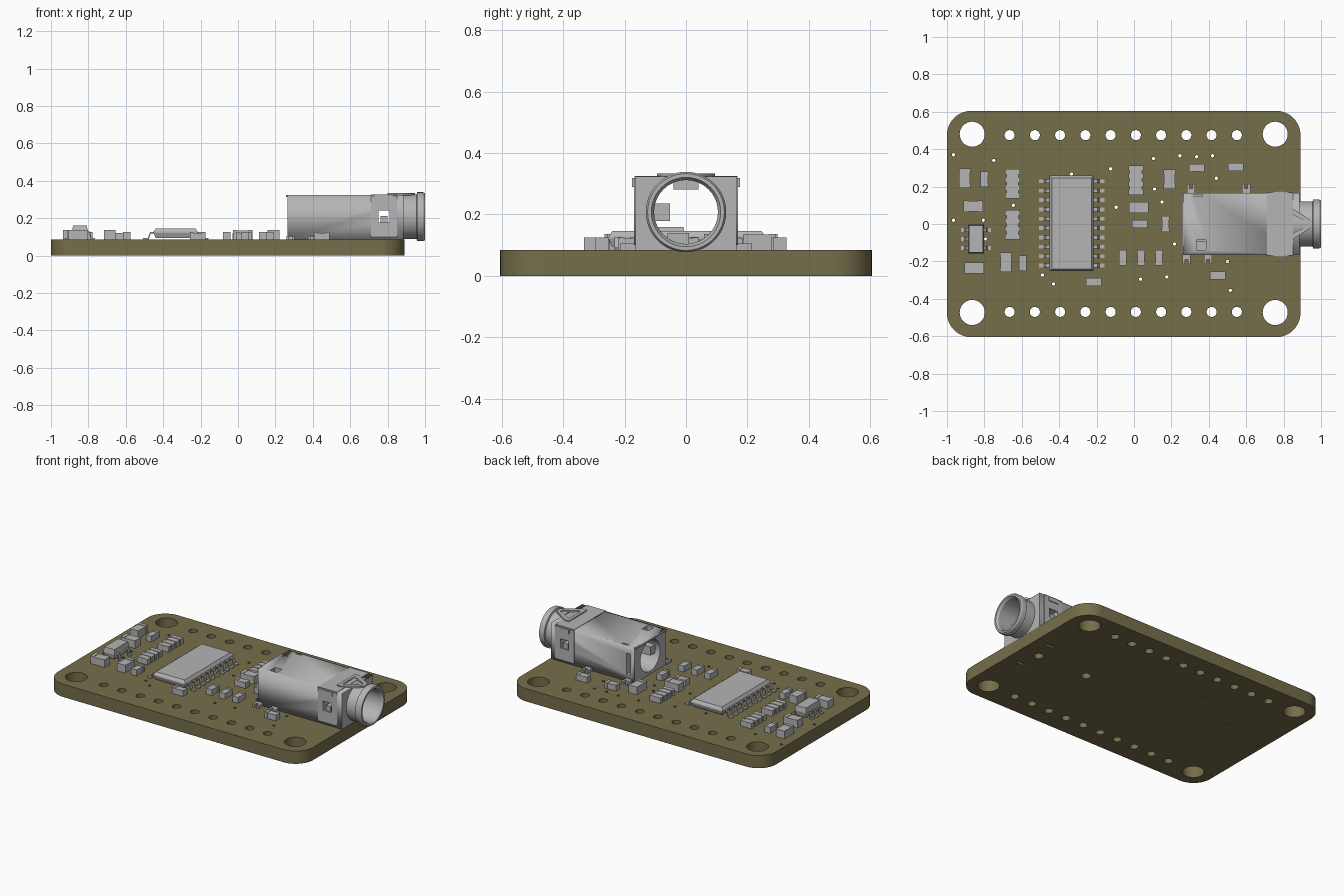
import bpy, bmesh
from math import pi, cos, sin
from mathutils import Matrix, Vector, Euler

if "Cube" in bpy.data.objects:
    bpy.data.objects.remove(bpy.data.objects["Cube"], do_unlink=True)


def material(name, rgb):
    mat = bpy.data.materials.new(name)
    mat.use_nodes = True
    mat.diffuse_color = (*rgb, 1)
    for node in mat.node_tree.nodes:
        if node.type == "BSDF_PRINCIPLED":
            node.inputs["Base Color"].default_value = (*rgb, 1)
    return mat


OLIVE = material("olive board", (0.18, 0.158, 0.07))
GREY = material("component grey", (0.46, 0.46, 0.46))
TOP = 0.085      # upper surface of the board
AXIS = 0.208     # height of the socket axis


def finish(name, bm, mat=GREY, smooth=False):
    mesh = bpy.data.meshes.new(name)
    bmesh.ops.recalc_face_normals(bm, faces=bm.faces[:])
    bm.to_mesh(mesh)
    bm.free()
    mesh.materials.append(mat)
    obj = bpy.data.objects.new(name, mesh)
    bpy.context.collection.objects.link(obj)
    if smooth:
        bpy.ops.object.select_all(action="DESELECT")
        obj.select_set(True)
        bpy.context.view_layer.objects.active = obj
        bpy.ops.object.shade_smooth_by_angle(angle=pi / 6)
    return obj


def box(bm, x, y, z):
    """Add a box given its (low, high) range on each axis."""
    ranges = (x, y, z)
    mid = Vector([(a + b) / 2 for a, b in ranges])
    size = Matrix.Diagonal([b - a for a, b in ranges]).to_4x4()
    bmesh.ops.create_cube(bm, size=1, matrix=Matrix.Translation(mid) @ size)


def block(bm, x, y, width, length, height):
    """Add a box standing on the board."""
    box(bm, (x - width / 2, x + width / 2), (y - length / 2, y + length / 2), (TOP, TOP + height))


def circle(x, y, r, n=32):
    return [(x + r * cos(2 * pi * i / n), y + r * sin(2 * pi * i / n)) for i in range(n)]


def rect(x0, x1, y0, y1):
    return [(x0, y0), (x1, y0), (x1, y1), (x0, y1)]


def plate(name, outlines, depth, loc, rot=(0, 0, 0), mat=GREY, smooth=False):
    """Extrude a filled outline; further outlines become holes."""
    curve = bpy.data.curves.new(name, "CURVE")
    curve.dimensions, curve.fill_mode, curve.extrude = "2D", "BOTH", depth / 2
    for points in outlines:
        spline = curve.splines.new("POLY")
        spline.points.add(len(points) - 1)
        for p, (u, v) in zip(spline.points, points):
            p.co = (u, v, 0, 1)
        spline.use_cyclic_u = True
    temp = bpy.data.objects.new("temporary_outline", curve)
    bpy.context.collection.objects.link(temp)
    graph = bpy.context.evaluated_depsgraph_get()
    mesh = bpy.data.meshes.new_from_object(temp.evaluated_get(graph))
    bm = bmesh.new()
    bm.from_mesh(mesh)
    bpy.data.objects.remove(temp, do_unlink=True)
    bmesh.ops.remove_doubles(bm, verts=bm.verts[:], dist=1e-5)
    bm.transform(Matrix.Translation(loc) @ Euler(rot).to_matrix().to_4x4())
    return finish(name, bm, mat, smooth)


# Circuit board: rounded outline with mounting, header, peg and via holes
corner = 0.13
outline = []
for k, (cx, cy) in enumerate([(0.76, 0.475), (-0.87, 0.475), (-0.87, -0.475), (0.76, -0.475)]):
    for i in range(13):
        a = pi / 2 * (k + i / 12)
        outline.append((cx + corner * cos(a), cy + corner * sin(a)))
holes = [circle(x, y, 0.067) for x in (-0.865, 0.755) for y in (-0.473, 0.48)]
holes += [circle(-0.665 + 0.135 * i, y, 0.027, 20) for i in range(10) for y in (-0.47, 0.475)]
holes += [circle(x, 0, 0.03, 20) for x in (0.38, 0.755)]
holes += [rect(0.75, 0.81, y - 0.01, y + 0.01) for y in (-0.137, 0.137)]
vias = [(-.965, .37), (-.75, .34), (-.645, .1), (-.805, .02), (-.965, .02), (-.795, -.08),
        (-.335, .267), (-.095, .09), (-.125, .295), (.105, .35), (.245, .365), (.335, .36),
        (.42, .365), (.44, .245), (.11, .187), (.15, .118), (.217, -.107), (-.49, -.273),
        (-.43, -.32), (.035, -.295), (.175, -.283), (.5, -.2), (.515, -.355)]
holes += [circle(x, y, 0.009, 10) for x, y in vias]
plate("circuit_board", [outline] + holes, TOP, (0, 0, TOP / 2), mat=OLIVE, smooth=True)


# Small two-terminal parts: a body with slightly prouder end caps
def chips(name, width, length, height, places):
    bm = bmesh.new()
    lip = 0.003
    for x, y in places:
        if width > length:
            block(bm, x, y, width * 0.6, length - lip, height - lip)
            for s in (-1, 1):
                block(bm, x + s * width * 0.39, y, width * 0.22, length, height)
        else:
            block(bm, x, y, width - lip, length * 0.6, height - lip)
            for s in (-1, 1):
                block(bm, x, y + s * length * 0.39, width, length * 0.22, height)
    finish(name, bm)


chips("large_capacitors_upright", 0.062, 0.105, 0.052, [(-.905, .245), (-.685, -.205), (.19, .24)])
chips("large_capacitors_flat", 0.105, 0.06, 0.052, [(-.86, .095), (-.855, -.235), (.025, .088)])
chips("small_resistors_upright", 0.042, 0.083, 0.04,
      [(-.8, .24), (-.595, -.21), (.168, 0), (-.06, -.18), (.037, -.18), (.134, -.18)])
chips("small_resistors_flat", 0.083, 0.044, 0.04,
      [(.03, 0), (-.215, -.31), (.335, .3), (.545, .305), (.447, -.275)])

# Resistor arrays: notched along both long sides
bm = bmesh.new()
for x, y in [(-.65, .215), (-.65, -.005), (.01, .235)]:
    block(bm, x, y, 0.066, 0.158, 0.034)
    for i in range(4):
        block(bm, x, y + (i - 1.5) * 0.043, 0.08, 0.028, 0.037)
finish("resistor_arrays", bm)


# Moulded packages: three stacked rectangles, widest in the middle
def package(name, x, y, width, length, levels):
    bm = bmesh.new()
    rings = []
    for z, inset in levels:
        w, l = width / 2 - inset, length / 2 - inset
        rings.append([bm.verts.new((px, py, z)) for px, py in rect(x - w, x + w, y - l, y + l)])
    bm.faces.new(rings[0][::-1])
    bm.faces.new(rings[-1])
    for low, high in zip(rings, rings[1:]):
        for i in range(4):
            j = (i + 1) % 4
            bm.faces.new((low[i], low[j], high[j], high[i]))
    return finish(name, bm)


# Bent leg: a Z-shaped ribbon from the package side down to the board
def leg(bm, x, y, side, reach, shoulder, width):
    t = 0.008
    path = [(0, shoulder), (reach * 0.35, shoulder), (reach * 0.55, TOP), (reach, TOP)]
    ribbon = path + [(d + t / 2, z + t) for d, z in path[::-1]]
    sides = [[bm.verts.new((x + side * d, y + s * width / 2, z)) for d, z in ribbon] for s in (-1, 1)]
    n = len(path)
    for i in range(2 * n):
        j = (i + 1) % (2 * n)
        bm.faces.new((sides[0][i], sides[0][j], sides[1][j], sides[1][i]))
    for v in sides:
        for i in range(n - 1):
            bm.faces.new((v[i], v[i + 1], v[-i - 2], v[-i - 1]))


package("main_chip_body", -0.333, 0.003, 0.235, 0.51, [(0.095, 0.01), (0.12, 0), (0.128, 0), (0.146, 0.012)])
bm = bmesh.new()
for side in (-1, 1):
    for i in range(10):
        leg(bm, -0.333 + side * 0.112, 0.228 + i * -0.05, side, 0.06, 0.118, 0.02)
finish("main_chip_legs", bm)

package("regulator_body", -0.845, -0.08, 0.085, 0.155, [(0.095, 0.008), (0.128, 0), (0.16, 0.006)])
bm = bmesh.new()
for side, steps in ((-1, (-1, 0, 1)), (1, (-1, 1))):
    for i in steps:
        leg(bm, -0.845 + side * 0.036, -0.08 + i * 0.048, side, 0.04, 0.12, 0.02)
finish("regulator_legs", bm)

# Socket housing: bored box with side and top windows
housing = plate("socket_housing", [rect(-0.165, 0.165, TOP, 0.323), circle(0, AXIS, 0.104, 40)],
                0.62, (0.575, 0, 0), (pi / 2, 0, pi / 2))
bm = bmesh.new()
box(bm, (0.75, 0.81), (-0.2, 0.2), (0.178, 0.24))
box(bm, (0.295, 0.325), (0.07, 0.2), (0.13, 0.27))
box(bm, (0.335, 0.385), (-0.14, -0.085), (0.25, 0.35))
box(bm, (0.32, 0.365), (0.147, 0.158), (0.3, 0.35))
cutter = finish("window_cutter", bm)
cutter.hide_render = True
cut = housing.modifiers.new("windows", "BOOLEAN")
cut.object, cut.operation, cut.solver = cutter, "DIFFERENCE", "EXACT"
graph = bpy.context.evaluated_depsgraph_get()
cut_mesh = bpy.data.meshes.new_from_object(housing.evaluated_get(graph))
housing.modifiers.clear()
housing.data = cut_mesh
bpy.data.objects.remove(cutter, do_unlink=True)

# Socket cover: thin side plates around the windows and a forked spring on top
for label, side in (("left", 1), ("right", -1)):
    plate("socket_cover_" + label, [rect(0.71, 0.85, 0.1, 0.318), rect(0.75, 0.81, 0.178, 0.24)],
          0.008, (0, side * 0.166, 0), (pi / 2, 0, 0))
plate("socket_cover_top", [rect(0.71, 0.85, -0.168, 0.168)], 0.006, (0, 0, 0.323))
fork = [(0.8, -0.095), (0.83, -0.095), (0.945, -0.02), (0.945, 0.02), (0.83, 0.095), (0.8, 0.095)]
plate("socket_spring", [fork, [(0.82, -0.065), (0.92, -0.012), (0.92, 0.012), (0.82, 0.065)]],
      0.012, (0, 0, 0.328))

# Socket details: window latches, rear lip, solder feet and inner contacts
bm = bmesh.new()
for side in (-1, 1):
    y = sorted((side * 0.12, side * 0.16))
    box(bm, (0.762, 0.798), y, (0.178, 0.212))
    box(bm, (0.745, 0.82), sorted((side * 0.14, side * 0.176)), (0.29, 0.318))
box(bm, (0.256, 0.27), (-0.165, 0.165), (0.313, 0.323))
finish("socket_latches", bm)

bm = bmesh.new()
for x, side in ((0.305, 1), (0.6, 1), (0.28, -1), (0.395, -1)):
    block(bm, x, side * 0.175, 0.044, 0.03, 0.02)
    for s in (-1, 1):
        block(bm, x + s * 0.015, side * 0.2, 0.014, 0.03, 0.02)
finish("socket_feet", bm)

bm = bmesh.new()
box(bm, (0.3, 0.4), (-0.11, -0.052), (0.178, 0.235))
box(bm, (0.5, 0.7), (-0.04, 0.04), (0.282, 0.315))
box(bm, (0.4, 0.55), (-0.06, 0.01), (0.1, 0.14))
finish("socket_contacts", bm)

# Socket barrel: stepped tube turned around the socket axis
bm = bmesh.new()
profile = [(0.88, 0.104), (0.88, 0.12), (0.955, 0.12), (0.958, 0.131), (0.99, 0.131),
           (1, 0.125), (1, 0.113), (0.985, 0.104)]
ring = [bm.verts.new((x, 0, AXIS + r)) for x, r in profile]
edges = [bm.edges.new((ring[i], ring[(i + 1) % len(ring)])) for i in range(len(ring))]
bmesh.ops.spin(bm, geom=ring + edges, cent=(0, 0, AXIS), axis=(1, 0, 0), angle=2 * pi, steps=48)
bmesh.ops.remove_doubles(bm, verts=bm.verts[:], dist=1e-4)
finish("socket_barrel", bm, smooth=True)
